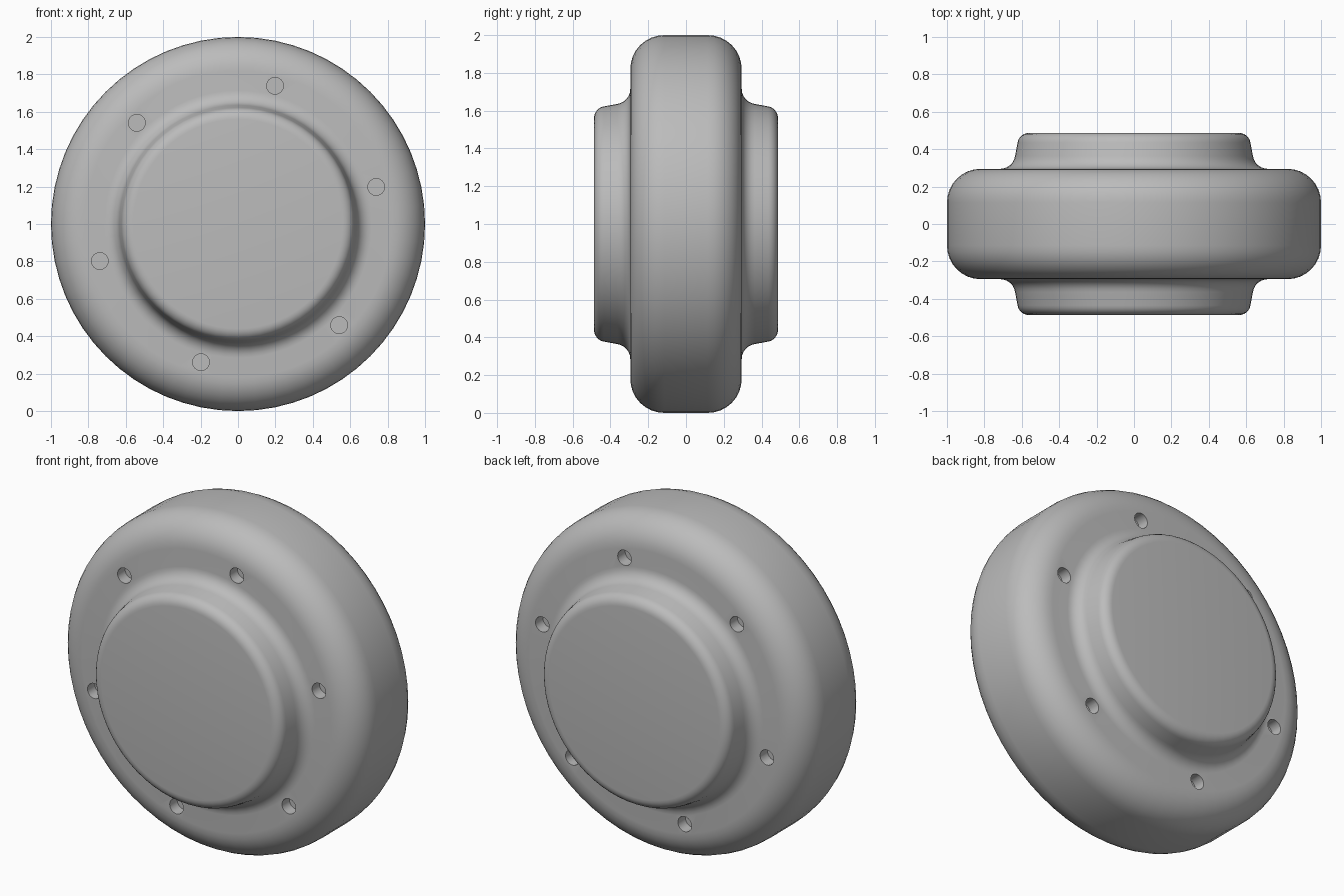
import bpy, bmesh, math
from mathutils import Matrix, Vector

cube = bpy.data.objects.get("Cube")
if cube:
    bpy.data.objects.remove(cube)

grey = bpy.data.materials.new("grey metal")
grey.use_nodes = True
COLOUR = (0.5, 0.5, 0.5, 1)
grey.diffuse_color = COLOUR
grey.node_tree.nodes["Principled BSDF"].inputs["Base Color"].default_value = COLOUR

SEGMENTS = 64
FACE = 0.295          # half width of the wheel body
HUB = 0.487           # half width over both hubs


def arc(r, y, radius_r, radius_y, start, end, steps):
    """Points (radius, y) along part of an ellipse."""
    angles = [math.radians(start + (end - start) * i / steps) for i in range(steps + 1)]
    return [(r + radius_r * math.cos(a), y + radius_y * math.sin(a)) for a in angles]


def add_object(name, bm):
    mesh = bpy.data.meshes.new(name)
    bm.to_mesh(mesh)
    bm.free()
    mesh.materials.append(grey)
    obj = bpy.data.objects.new(name, mesh)
    bpy.context.collection.objects.link(obj)
    return obj


# Half profile from the rim to the hub face: rim round, hub fillet, hub edge round
half = arc(0.82, FACE - 0.18, 0.18, 0.18, 0, 90, 8)
half += arc(0.715, FACE + 0.08, 0.08, 0.08, 270, 188, 6)
half += arc(0.56, HUB - 0.06, 0.063, 0.06, 8, 90, 6)
profile = [(r, -y) for r, y in reversed(half)] + half

# Wheel body: rings around the y axis, closed by the flat hub faces
bm = bmesh.new()
rings = []
for r, y in profile:
    ring = []
    for i in range(SEGMENTS):
        a = math.tau * i / SEGMENTS
        ring.append(bm.verts.new((r * math.cos(a), y, 1 + r * math.sin(a))))
    rings.append(ring)
for low, high in zip(rings, rings[1:]):
    for i in range(SEGMENTS):
        j = (i + 1) % SEGMENTS
        bm.faces.new((low[i], low[j], high[j], high[i]))
bm.faces.new(rings[0])
bm.faces.new(rings[-1])
bmesh.ops.recalc_face_normals(bm, faces=bm.faces)
wheel = add_object("wheel_body", bm)

# Bolt holes: six shallow round holes on each side
bm = bmesh.new()
for side in (-1, 1):
    for k in range(6):
        a = math.radians(15 + 60 * k)
        centre = Vector((0.765 * math.cos(a), side * FACE, 1 + 0.765 * math.sin(a)))
        place = Matrix.Translation(centre) @ Matrix.Rotation(math.pi / 2, 4, 'X')
        bmesh.ops.create_cone(bm, cap_ends=True, segments=24, radius1=0.045,
                              radius2=0.045, depth=0.14, matrix=place)
cutter = add_object("bolt_hole_cutter", bm)
cutter.hide_render = True
cutter.hide_set(True)

cut = wheel.modifiers.new("bolt holes", 'BOOLEAN')
cut.operation = 'DIFFERENCE'
cut.solver = 'EXACT'
cut.object = cutter
bpy.context.view_layer.objects.active = wheel
wheel.select_set(True)
bpy.ops.object.modifier_apply(modifier=cut.name)
bpy.data.objects.remove(cutter)

bpy.ops.object.shade_smooth_by_angle(angle=math.radians(35))
